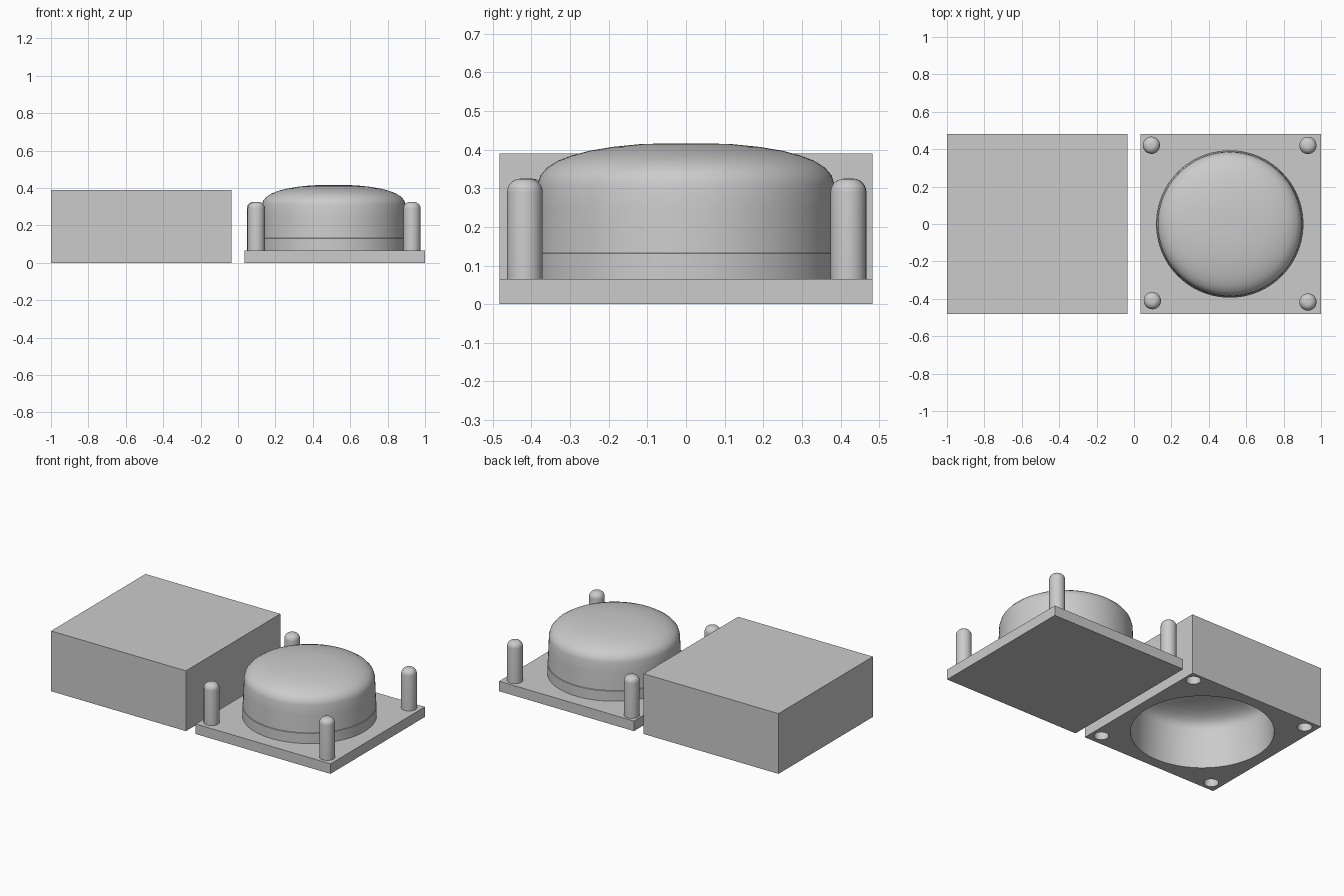
import bpy, bmesh
from math import cos, sin, pi, radians

cube = bpy.data.objects.get("Cube")
if cube:
    bpy.data.objects.remove(cube, do_unlink=True)

grey = bpy.data.materials.new("light_grey")
grey.use_nodes = True
grey.diffuse_color = (0.6, 0.6, 0.6, 1)
grey.node_tree.nodes["Principled BSDF"].inputs["Base Color"].default_value = grey.diffuse_color

HALF = 0.4825      # half the side of each square block
CENTRE = 0.5175    # distance of each block from the middle
BASE_TOP = 0.065


def finish(name, bm, location):
    bmesh.ops.recalc_face_normals(bm, faces=bm.faces[:])
    mesh = bpy.data.meshes.new(name)
    bm.to_mesh(mesh)
    bm.free()
    mesh.materials.append(grey)
    obj = bpy.data.objects.new(name, mesh)
    obj.location = location
    bpy.context.collection.objects.link(obj)
    return obj


def block(name, x, height):
    bm = bmesh.new()
    bmesh.ops.create_cube(bm, size=1)
    bmesh.ops.scale(bm, vec=(2 * HALF, 2 * HALF, height), verts=bm.verts)
    return finish(name, bm, (x, 0, height / 2))


def lathe(name, profile, location, steps):
    """Closed solid turned from (radius, height) points, bottom to top."""
    bm = bmesh.new()
    rings = [[bm.verts.new((r * cos(2 * pi * i / steps), r * sin(2 * pi * i / steps), z))
              for i in range(steps)] for r, z in profile]
    for low, high in zip(rings, rings[1:]):
        for i in range(steps):
            j = (i + 1) % steps
            bm.faces.new((low[i], low[j], high[j], high[i]))
    bm.faces.new(rings[0][::-1])
    bm.faces.new(rings[-1])
    return finish(name, bm, location)


def smooth(obj, angle=35):
    bpy.ops.object.select_all(action="DESELECT")
    obj.select_set(True)
    bpy.context.view_layer.objects.active = obj
    bpy.ops.object.shade_smooth_by_angle(angle=radians(angle))


# Profiles measured up from the parting face
dome = [(0.394, 0), (0.394, 0.066), (0.391, 0.068), (0.387, 0.18), (0.384, 0.245),
        (0.377, 0.268), (0.360, 0.288), (0.332, 0.306), (0.295, 0.320), (0.25, 0.332),
        (0.19, 0.342), (0.12, 0.349), (0.06, 0.351), (0.01, 0.351)]


def pin_profile(radius, height, rounding):
    arc = [(radius - rounding + rounding * cos(a * pi / 12),
            height - rounding + rounding * sin(a * pi / 12)) for a in range(7)]
    return [(radius, 0)] + arc


# Lower mould half: plate, core and locating pins
block("base_plate", CENTRE, BASE_TOP)
smooth(lathe("domed_core", dome, (0.512, 0, BASE_TOP), 96))
pins = {"back_right": (0.093, 0.421), "back_left": (0.93, 0.42),
        "front_right": (0.098, -0.41), "front_left": (0.93, -0.417)}
for label, (x, y) in pins.items():
    smooth(lathe("locating_pin_" + label, pin_profile(0.046, 0.26, 0.035), (x, y, BASE_TOP), 40))

# Upper mould half: block hollowed from below by a cavity and four pin holes
mould = block("cavity_block", -CENTRE, 0.39)
below = [(0.414, -0.05)]
cavity = below + [(r * 1.05, z * 1.02) for r, z in dome if z not in (0.066, 0.068)]
cutters = [lathe("cavity_cutter", cavity, (-0.514, 0, 0), 96)]
hole = [(0.043, -0.05)] + pin_profile(0.043, 0.27, 0.035)[1:]
for x, y in pins.values():
    cutters.append(lathe("pin_hole_cutter", hole, (-x, y, 0), 40))
for cutter in cutters:
    cutter.hide_render = True
    cut = mould.modifiers.new("cut", "BOOLEAN")
    cut.operation = "DIFFERENCE"
    cut.solver = "EXACT"
    cut.object = cutter

# Bake the cuts and drop the cutters
graph = bpy.context.evaluated_depsgraph_get()
carved = bpy.data.meshes.new_from_object(mould.evaluated_get(graph))
mould.modifiers.clear()
mould.data = carved
for cutter in cutters:
    bpy.data.objects.remove(cutter, do_unlink=True)
smooth(mould)
